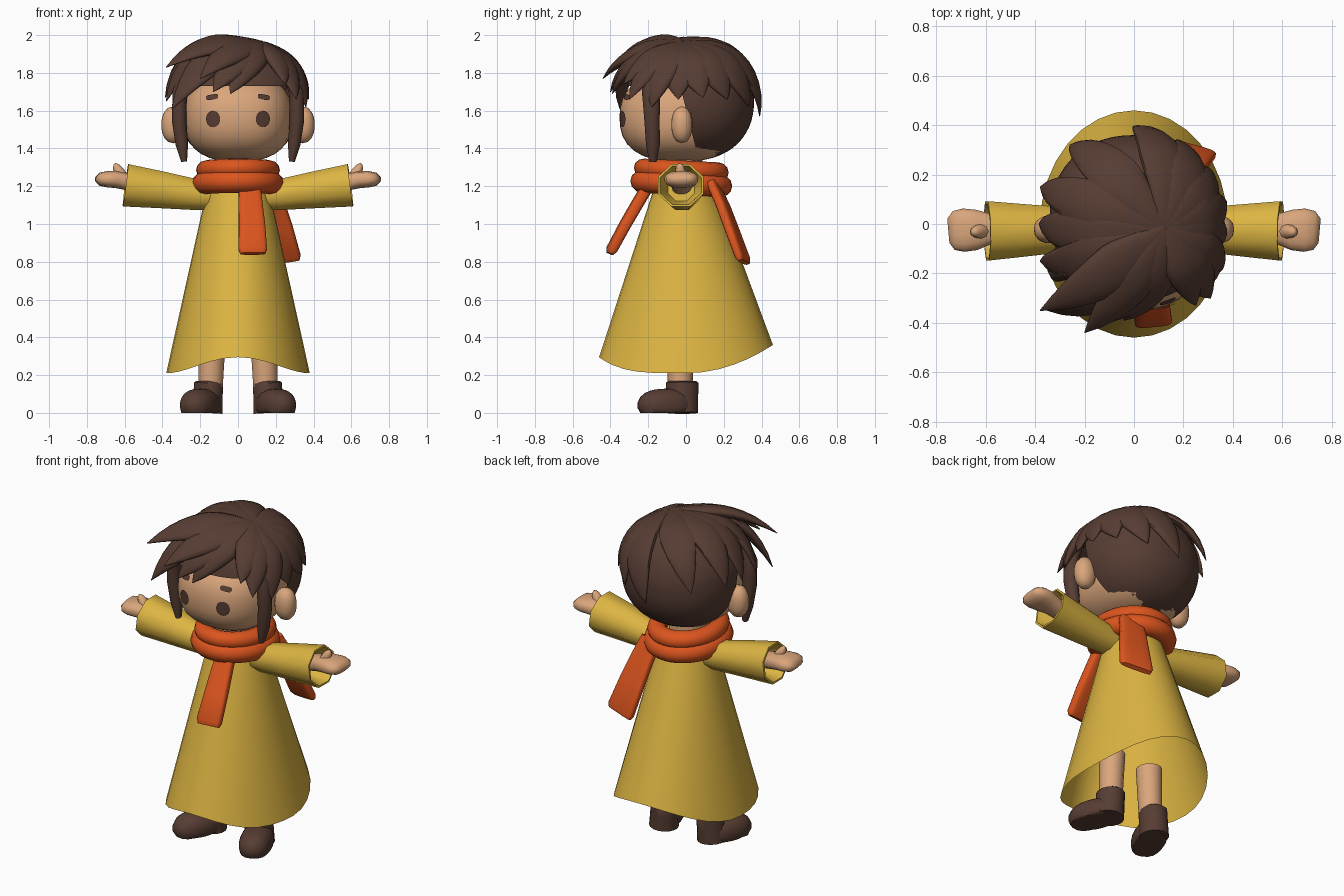
import bpy, bmesh, math
from mathutils import Vector

cube = bpy.data.objects.get("Cube")
if cube:
    bpy.data.objects.remove(cube, do_unlink=True)


def material(name, rgb):
    m = bpy.data.materials.new(name)
    m.use_nodes = True
    m.diffuse_color = (*rgb, 1)
    m.node_tree.nodes["Principled BSDF"].inputs["Base Color"].default_value = (*rgb, 1)
    return m


BROWN = material("dark brown", (0.094, 0.046, 0.033))
SKIN = material("skin", (0.70, 0.38, 0.20))
YELLOW = material("mustard yellow", (0.72, 0.46, 0.055))
ORANGE = material("orange red", (0.72, 0.09, 0.013))


def finish(name, bm, mat, angle=50):
    bmesh.ops.recalc_face_normals(bm, faces=bm.faces)
    me = bpy.data.meshes.new(name)
    bm.to_mesh(me)
    bm.free()
    me.materials.append(mat)
    ob = bpy.data.objects.new(name, me)
    bpy.context.collection.objects.link(ob)
    bpy.ops.object.select_all(action='DESELECT')
    ob.select_set(True)
    bpy.context.view_layer.objects.active = ob
    bpy.ops.object.shade_smooth_by_angle(angle=math.radians(angle))
    return ob


def bridge(bm, rings, caps=(True, True)):
    n = len(rings[0])
    for a, b in zip(rings, rings[1:]):
        for i in range(n):
            bm.faces.new((a[i], a[(i + 1) % n], b[(i + 1) % n], b[i]))
    for ring, cap in zip((rings[0], rings[-1]), caps):
        if cap:
            bm.faces.new(ring)


def tube(name, path, sizes, ups, mat, sides=12, power=1.0, angle=50):
    """Sweep an elliptic or boxy section; sizes are (half width, half thickness)."""
    bm = bmesh.new()
    pts = [Vector(p) for p in path]
    if isinstance(ups, tuple):
        ups = [Vector(ups)] * len(pts)
    rings = []
    for i, (p, (w, h), up) in enumerate(zip(pts, sizes, ups)):
        tan = pts[min(i + 1, len(pts) - 1)] - pts[max(i - 1, 0)]
        if tan.dot(pts[1] - pts[0]) < 0:
            tan = -tan
        side = tan.cross(up).normalized()
        top = side.cross(tan).normalized()
        ring = []
        for k in range(sides):
            a = 2 * math.pi * (k + 0.5) / sides
            c, s = math.cos(a), math.sin(a)
            c = math.copysign(abs(c) ** power, c)
            s = math.copysign(abs(s) ** power, s)
            ring.append(bm.verts.new(p + side * c * w + top * s * h))
        rings.append(ring)
    bridge(bm, rings)
    return finish(name, bm, mat, angle)


def on_blob(d, center, radii, p):
    """Point of a rounded superellipsoid in direction d."""
    k = sum(abs(x / r) ** p for x, r in zip(d, radii)) ** (-1 / p)
    return Vector(center) + Vector(d) * k


def blob(name, center, radii, p, mat, floor=None, segs=32):
    bm = bmesh.new()
    bmesh.ops.create_uvsphere(bm, u_segments=segs, v_segments=segs * 5 // 8, radius=1)
    for v in bm.verts:
        v.co = on_blob(v.co, center, radii, p)
        if floor is not None:
            v.co.z = max(v.co.z, floor)
    return finish(name, bm, mat)


# Head with a flattened face, ears and neck
HEAD, HEAD_R, HEAD_P = (0, -0.03, 1.565), (0.288, 0.322, 0.235), 2.5
blob("head", HEAD, HEAD_R, HEAD_P, SKIN)
tube("neck", [(0, -0.02, 1.15), (0, -0.02, 1.42)], [(0.11, 0.11)] * 2, (0, 1, 0), SKIN)


def face_plate(name, x, z, w, h, power, tilt=0):
    """Thin painted patch that follows the front of the face."""
    bm = bmesh.new()

    def vert(u, v):
        px, pz = x + u, z + v + tilt * u
        rest = 1 - abs(px / HEAD_R[0]) ** HEAD_P - abs((pz - HEAD[2]) / HEAD_R[2]) ** HEAD_P
        return bm.verts.new((px, HEAD[1] - HEAD_R[1] * rest ** (1 / HEAD_P) - 0.006, pz))

    mid, ring = vert(0, 0), []
    for k in range(20):
        c, s = math.cos(k * math.pi / 10), math.sin(k * math.pi / 10)
        ring.append(vert(math.copysign(abs(c) ** power, c) * w,
                         math.copysign(abs(s) ** power, s) * h))
    for k in range(20):
        bm.faces.new((mid, ring[k], ring[(k + 1) % 20]))
    ob = finish(name, bm, BROWN)
    if ob.data.polygons[0].normal.y > 0:
        ob.data.flip_normals()


for s, side in ((1, "left"), (-1, "right")):
    face_plate(side + "_eye", s * 0.132, 1.556, 0.037, 0.044, 1)
    face_plate(side + "_brow", s * 0.137, 1.672, 0.032, 0.014, 0.6, -0.15 * s)
    blob(side + "_ear", (s * 0.342, -0.022, 1.525), (0.064, 0.056, 0.098), 2.2, SKIN, segs=16)

# Hair mass: a full cap above, only the back half below the forehead
HAIR, HAIR_R, HAIR_P = Vector((0, 0.02, 1.65)), (0.342, 0.34, 0.315), 2.2
for name, cuts in (("hair_cap", [((0, 0, 1.73), (0, 0, 1))]),
                   ("hair_back", [((0, 0, 1.73), (0, 0, -1)), ((0, 0.04, 1.45), (0, 1, 0.25))])):
    bm = bmesh.new()
    bmesh.ops.create_uvsphere(bm, u_segments=48, v_segments=30, radius=1)
    for v in bm.verts:
        v.co = on_blob(v.co, HAIR, HAIR_R, HAIR_P)
    for point, normal in cuts:
        bmesh.ops.bisect_plane(bm, geom=bm.verts[:] + bm.edges[:] + bm.faces[:],
                               plane_co=point, plane_no=normal, clear_inner=True)
    finish(name, bm, BROWN)
CROWN = (0.12, -0.02, 1.94)


def lock(name, tip, width, thick):
    """Tapered lock that hugs the hair mass from the crown and lifts off at its tip."""
    a, b = Vector(CROWN) - HAIR, Vector(tip) - HAIR
    path, sizes, ups, n = [], [], [], 12
    for i in range(n + 1):
        t = i / n
        d = a.normalized().slerp(b.normalized(), t)
        surf = (on_blob(d, HAIR, HAIR_R, HAIR_P) - HAIR).length
        path.append(HAIR + d * (surf + (b.length - surf) * t ** 2.7))
        taper = min(1, 0.3 + 1.5 * t) * (1 - t ** 4) + 0.02
        sizes.append((width * taper, thick * (1 - t ** 4) * min(1, 0.5 + t) + 0.002))
        ups.append(d)
    tube(name, path, sizes, ups, BROWN, 12, 1, 60)


# Locks over the back and sides
for i, tip in enumerate([(0.0, 0.39, 1.57), (-0.26, 0.32, 1.68), (0.18, 0.335, 1.62),
                         (0.31, 0.22, 1.66), (0.375, 0.09, 1.67), (0.375, -0.04, 1.66),
                         (-0.38, 0.15, 1.69), (-0.385, 0, 1.67), (-0.38, -0.15, 1.65)]):
    lock(f"back_lock_{i}", tip, 0.105, 0.032)

# Swept fringe
for i, (tip, width) in enumerate([((-0.38, -0.35, 1.83), 0.11), ((-0.2, -0.44, 1.77), 0.1),
                                  ((-0.35, -0.35, 1.61), 0.12), ((-0.13, -0.4, 1.7), 0.11),
                                  ((-0.04, -0.39, 1.69), 0.1), ((0.25, -0.33, 1.74), 0.085),
                                  ((0.31, -0.3, 1.66), 0.09), ((0.36, -0.18, 1.62), 0.1)]):
    lock(f"fringe_lock_{i}", tip, width, 0.038)

# Long locks in front of the ears
for s, side in ((1, "left"), (-1, "right")):
    tube(side + "_side_lock",
         [(s * 0.26, -0.18, 1.82), (s * 0.308, -0.185, 1.7), (s * 0.312, -0.18, 1.55),
          (s * 0.297, -0.175, 1.42), (s * 0.285, -0.175, 1.33)],
         [(0.04, 0.035), (0.05, 0.04), (0.042, 0.04), (0.038, 0.034), (0.02, 0.016)],
         (s, 0, 0), BROWN, 12, 1, 60)

# Coat flaring from shoulders to a curved open hem
bm = bmesh.new()
rings = []
for i in range(11):
    t, ring = i / 10, []
    for k in range(32):
        c, s = math.cos(k * math.pi / 16), math.sin(k * math.pi / 16)
        hem = 0.21 + (0.15 * s ** 2 if s > 0 else 0.085 * s ** 4)
        ring.append(bm.verts.new(((0.15 + 0.23 * t) * c, (0.14 + 0.32 * t) * s - 0.01 * (1 - t),
                                  1.25 + t * (hem - 1.25))))
    rings.append(ring)
bridge(bm, rings, (True, False))
finish("coat", bm, YELLOW)

# Scarf coils
for name, z, rx, ry, thick, slope in (("scarf_upper", 1.285, 0.168, 0.197, 0.054, -0.05),
                                      ("scarf_lower", 1.214, 0.182, 0.207, 0.063, -0.05)):
    bm = bmesh.new()
    rings = []
    for k in range(32):
        a = k * math.pi / 16
        ring = []
        for j in range(12):
            b = j * math.pi / 6
            r = thick * math.cos(b)
            y = (ry + r) * math.sin(a)
            ring.append(bm.verts.new(((rx + r) * math.cos(a), y - 0.025,
                                      z + thick * 0.95 * math.sin(b) + slope * y)))
        rings.append(ring)
    bridge(bm, rings + rings[:1], (False, False))
    finish(name, bm, ORANGE)

# Scarf tails
tube("scarf_front_tail", [(0.06, -0.19, 1.22), (0.065, -0.25, 1.12), (0.073, -0.32, 1.0),
                          (0.078, -0.393, 0.865), (0.079, -0.402, 0.843)],
     [(0.055, 0.03), (0.063, 0.031), (0.07, 0.03), (0.076, 0.028), (0.066, 0.016)],
     (0.1, -1, 0.3), ORANGE, 16, 0.5)
tube("scarf_back_tail", [(0.14, 0.14, 1.22), (0.17, 0.195, 1.1), (0.2, 0.24, 0.98),
                         (0.235, 0.3, 0.82), (0.24, 0.308, 0.798)],
     [(0.07, 0.025), (0.08, 0.027), (0.09, 0.027), (0.1, 0.025), (0.09, 0.014)],
     (0.2, 0.9, 0.3), ORANGE, 16, 0.5)

# Sleeves, hands, legs and boots
for s, side in ((1, "left"), (-1, "right")):
    tube(side + "_sleeve",
         [(s * 0.08, -0.02, 1.145), (s * 0.22, -0.02, 1.155), (s * 0.4, -0.025, 1.18),
          (s * 0.595, -0.028, 1.205), (s * 0.596, -0.028, 1.205), (s * 0.48, -0.025, 1.19)],
         [(0.08, 0.08), (0.092, 0.088), (0.11, 0.105), (0.13, 0.122),
          (0.118, 0.11), (0.075, 0.075)],
         (0, 0, 1), YELLOW, 8, 1, 50)
    tube(side + "_hand",
         [(s * 0.46, -0.025, 1.2), (s * 0.58, -0.02, 1.222), (s * 0.64, -0.024, 1.235),
          (s * 0.69, -0.025, 1.237), (s * 0.73, -0.026, 1.237), (s * 0.752, -0.028, 1.237)],
         [(0.05, 0.045), (0.062, 0.045), (0.083, 0.046), (0.089, 0.044),
          (0.08, 0.036), (0.05, 0.014)],
         (0, 0, 1), SKIN, 16, 0.8, 70)
    tube(side + "_thumb",
         [(s * 0.61, -0.03, 1.23), (s * 0.63, -0.03, 1.28), (s * 0.645, -0.032, 1.305),
          (s * 0.65, -0.034, 1.32)],
         [(0.04, 0.04), (0.028, 0.028), (0.021, 0.02), (0.008, 0.007)],
         (s, 0, 0), SKIN, 10, 1, 70)
    tube(side + "_leg", [(s * 0.135, -0.03, 0.43), (s * 0.145, -0.03, 0.14)],
         [(0.074, 0.074), (0.066, 0.066)], (0, 1, 0), SKIN, 14)
    tube(side + "_boot_shaft", [(s * 0.165, -0.02, 0), (s * 0.16, -0.02, 0.08),
                                (s * 0.155, -0.02, 0.158), (s * 0.155, -0.02, 0.168)],
         [(0.084, 0.084), (0.08, 0.086), (0.078, 0.088), (0.068, 0.076)],
         (0, 1, 0), BROWN, 16)
    foot = blob(side + "_boot_toe", (0, 0, 0.04), (0.092, 0.158, 0.088), 2.3, BROWN,
                floor=0, segs=24)
    foot.location = (s * 0.2, -0.105, 0)
    foot.rotation_euler.z = s * math.radians(22)
